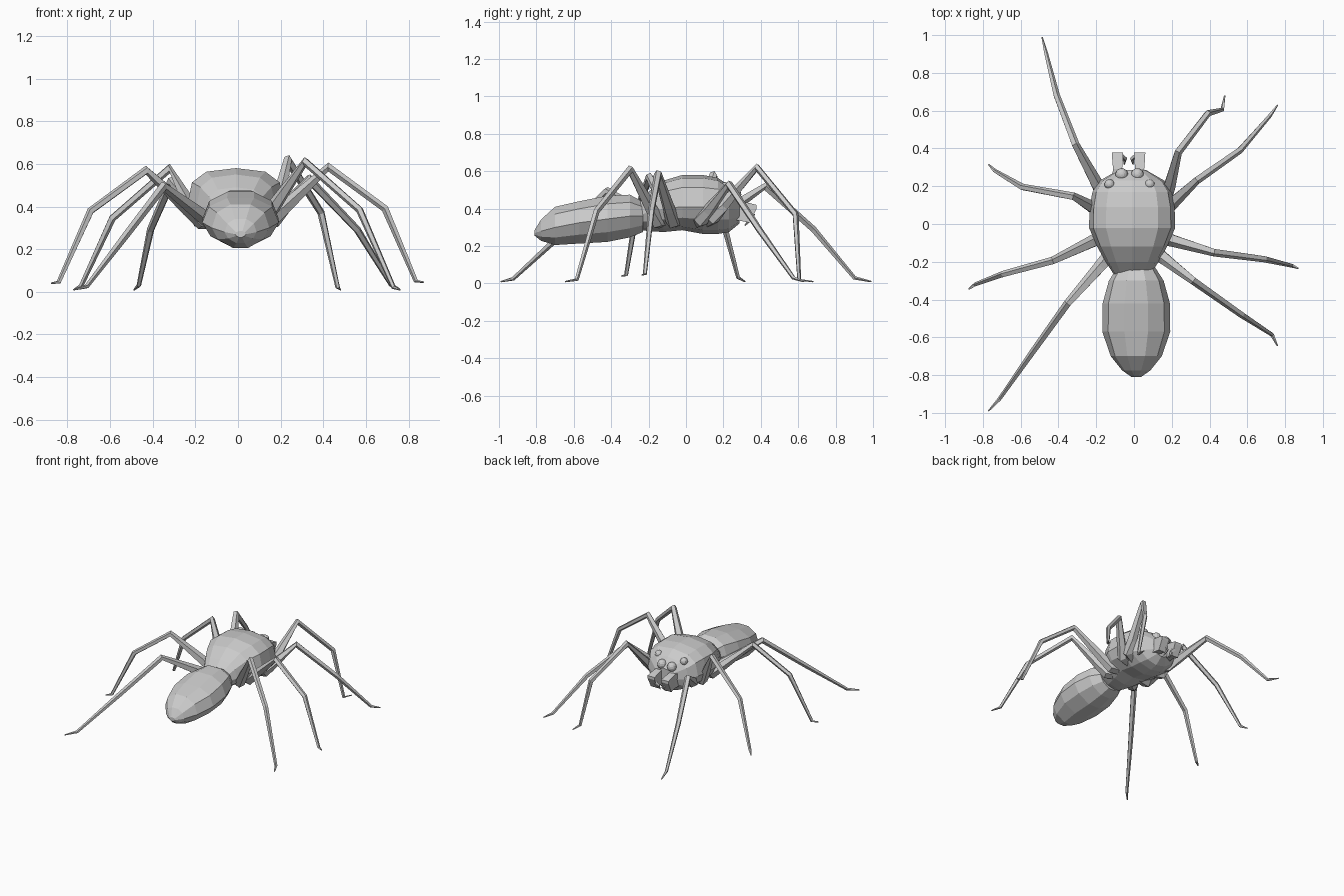
import bpy, bmesh
from math import cos, sin, pi, copysign
from mathutils import Vector

if "Cube" in bpy.data.objects:
    bpy.data.objects.remove(bpy.data.objects["Cube"])


def skin(name, rings):
    """Flat-faced skin over closed rings of equal length, capped at both ends."""
    bm = bmesh.new()
    vr = [[bm.verts.new(p) for p in r] for r in rings]
    n = len(vr[0])
    for a, b in zip(vr, vr[1:]):
        for i in range(n):
            j = (i + 1) % n
            bm.faces.new((a[i], a[j], b[j], b[i]))
    bm.faces.new(vr[0])
    bm.faces.new(vr[-1])
    bmesh.ops.recalc_face_normals(bm, faces=bm.faces)
    me = bpy.data.meshes.new(name)
    bm.to_mesh(me)
    bm.free()
    ob = bpy.data.objects.new(name, me)
    bpy.context.collection.objects.link(ob)
    return ob


def body(name, sections, cx, sides, power_top, power_low):
    """Loft along y; section = (y, half width, top z, widest z, bottom z)."""
    rings = []
    for y, w, zt, zm, zb in sections:
        ring = []
        for i in range(sides):
            a = 2 * pi * i / sides
            c, s = cos(a), sin(a)
            p = power_top if s >= 0 else power_low
            x = copysign(abs(c) ** p, c) * w
            z = zm + (zt - zm if s >= 0 else zm - zb) * copysign(abs(s) ** p, s)
            ring.append((cx + x, y, z))
        rings.append(ring)
    return skin(name, rings)


def leg(name, pts, radii, sides=5):
    """Tapered limb through the joint points."""
    pts = [Vector(p) for p in pts]
    rings = []
    for i, p in enumerate(pts):
        t = (pts[min(i + 1, len(pts) - 1)] - pts[max(i - 1, 0)]).normalized()
        side = t.cross(Vector((0, 0, 1))).normalized()
        up = side.cross(t)
        rings.append([p + radii[i] * (side * cos(2 * pi * k / sides) + up * sin(2 * pi * k / sides))
                      for k in range(sides)])
    return skin(name, rings)


# Head and abdomen
body("head_thorax", [
    (-.27, .095, .42, .36, .29), (-.20, .14, .49, .38, .28), (-.12, .185, .55, .40, .275),
    (-.02, .228, .58, .41, .285), (.09, .225, .58, .41, .265), (.17, .21, .565, .41, .265),
    (.23, .17, .525, .40, .275), (.285, .075, .46, .39, .32)], -.01, 12, .72, 1.1)
body("abdomen", [
    (-.23, .10, .44, .36, .27), (-.30, .145, .48, .36, .24), (-.42, .178, .475, .345, .215),
    (-.57, .18, .445, .325, .207), (-.70, .135, .415, .30, .20), (-.775, .075, .345, .28, .225),
    (-.81, .025, .285, .27, .255)], .012, 10, .9, 1.15)

# Legs: hip, knee, shin joint, ankle, toe
legs = {
    "left_leg_1": [(-.17, .16, .35), (-.31, .42, .52), (-.41, .68, .29), (-.465, .90, .03), (-.487, .99, .01)],
    "left_leg_2": [(-.19, .07, .34), (-.32, .145, .58), (-.59, .195, .345), (-.735, .28, .03), (-.77, .315, .01)],
    "left_leg_3": [(-.17, -.07, .33), (-.43, -.195, .57), (-.69, -.265, .38), (-.84, -.32, .045), (-.875, -.345, .04)],
    "left_leg_4": [(-.13, -.17, .33), (-.35, -.42, .495), (-.53, -.67, .26), (-.71, -.925, .025), (-.77, -.99, .01)],
    "right_leg_1": [(.17, .14, .35), (.233, .38, .62), (.39, .585, .37), (.468, .605, .02), (.48, .68, .01)],
    "right_leg_2": [(.17, .08, .34), (.33, .23, .53), (.56, .39, .29), (.72, .575, .03), (.76, .63, .01)],
    "right_leg_3": [(.15, -.07, .33), (.425, -.15, .585), (.69, -.185, .39), (.835, -.22, .05), (.87, -.235, .045)],
    "right_leg_4": [(.12, -.15, .33), (.315, -.30, .61), (.57, -.48, .385), (.73, -.585, .02), (.76, -.645, .01)],
}
for name, pts in legs.items():
    hip, knee = Vector(pts[0]), Vector(pts[1])
    start = Vector((hip.x * .5, hip.y * .8, .33))
    out = hip + (knee - hip) * .25
    leg(name, [start, hip, out] + pts[1:], [.035, .04, .034, .022, .018, .011, .004])

# Eyes
for name, loc, r in (("left_front_eye", (-.065, .262, .475), .034), ("right_front_eye", (.018, .262, .475), .034),
                     ("left_rear_eye", (-.13, .21, .515), .027), ("right_rear_eye", (.083, .21, .515), .027)):
    bpy.ops.mesh.primitive_uv_sphere_add(segments=12, ring_count=8, radius=r, location=loc)
    bpy.context.object.name = name

# Jaws: tapering blocks with an inner fang
for name, x, s in (("left_jaw", -.087, 1), ("right_jaw", .03, -1)):
    rings = []
    for y, w, zt, zb in ((.20, .035, .43, .34), (.29, .024, .44, .335), (.34, .028, .43, .325), (.378, .03, .42, .40)):
        rings.append([(x - w, y, zb), (x + w, y, zb), (x + w, y, zt), (x - w, y, zt)])
    skin(name, rings)
    leg(name.replace("jaw", "fang"), [(x + s * .02, .355, .37), (x + s * .04, .345, .345), (x + s * .035, .315, .31)],
        [.016, .012, .003], 4)
